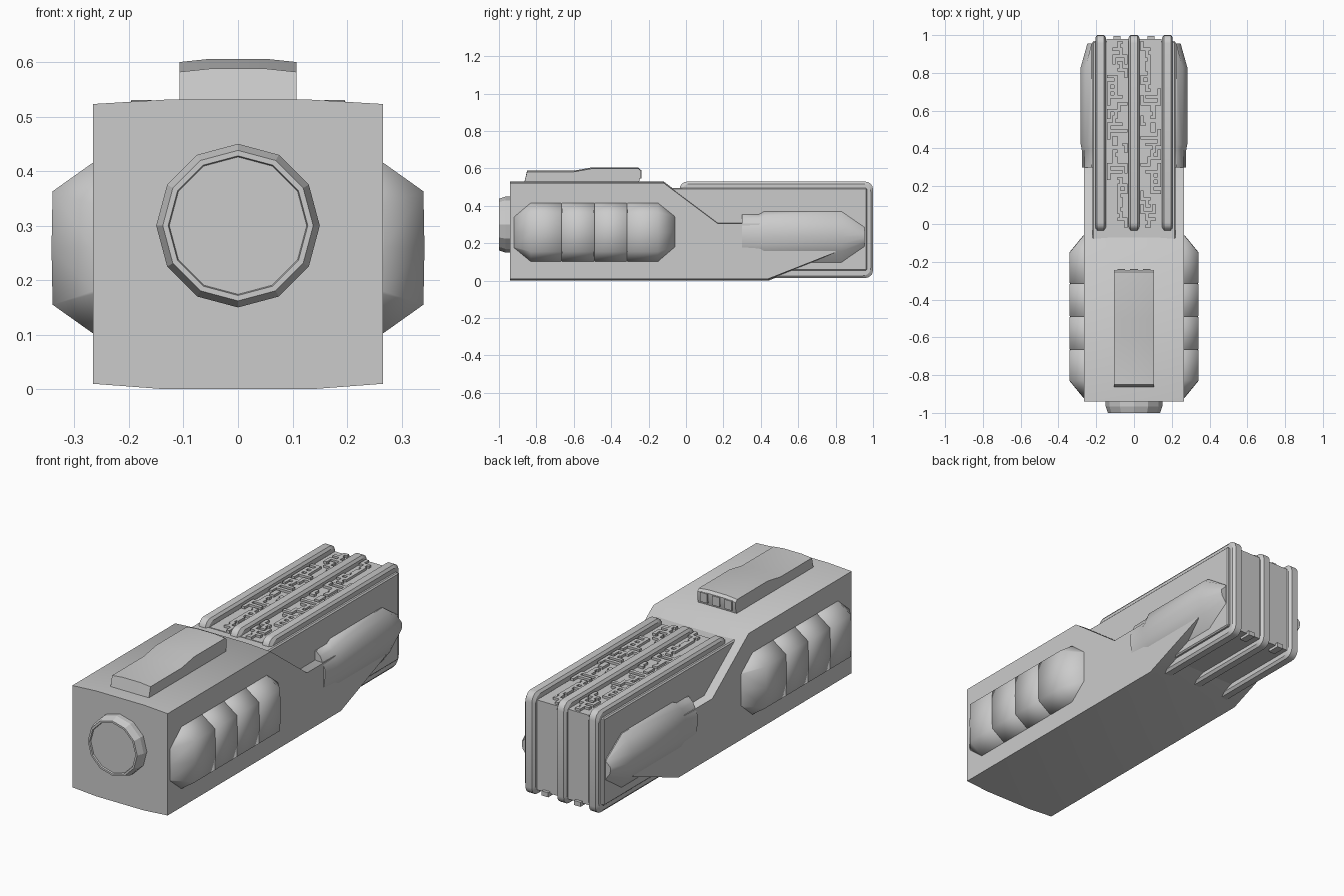
import bpy, bmesh, math, random

if "Cube" in bpy.data.objects:
    bpy.data.objects.remove(bpy.data.objects["Cube"])

random.seed(4)


def finish(name, bm, smooth=None):
    bmesh.ops.recalc_face_normals(bm, faces=bm.faces)
    me = bpy.data.meshes.new(name)
    bm.to_mesh(me)
    bm.free()
    ob = bpy.data.objects.new(name, me)
    bpy.context.collection.objects.link(ob)
    if smooth:
        bpy.ops.object.select_all(action='DESELECT')
        ob.select_set(True)
        bpy.context.view_layer.objects.active = ob
        bpy.ops.object.shade_smooth_by_angle(angle=math.radians(smooth))
    return ob


def loft(name, sections, smooth=None):
    """Skin a list of equal-length point loops and cap both ends."""
    bm = bmesh.new()
    loops = [[bm.verts.new(p) for p in s] for s in sections]
    n = len(loops[0])
    for a, b in zip(loops, loops[1:]):
        for i in range(n):
            j = (i + 1) % n
            bm.faces.new((a[i], a[j], b[j], b[i]))
    bm.faces.new(loops[0])
    bm.faces.new(loops[-1])
    return finish(name, bm, smooth)


def boxes(name, items, bevel=0):
    """One object made of boxes given as x0, x1, y0, y1, z0, z1."""
    bm = bmesh.new()
    for x0, x1, y0, y1, z0, z1 in items:
        for v in bmesh.ops.create_cube(bm, size=1)['verts']:
            v.co = ((x0 + x1) / 2 + v.co.x * (x1 - x0),
                    (y0 + y1) / 2 + v.co.y * (y1 - y0),
                    (z0 + z1) / 2 + v.co.z * (z1 - z0))
    ob = finish(name, bm)
    if bevel:
        ob.modifiers.new('bevel', 'BEVEL').width = bevel
        ob.modifiers['bevel'].segments = 1
    return ob


# Main body: straight-sided profile, crowned top and bottom
profile = [(-.94, .01), (.44, .01), (.80, .152), (.80, .305), (.17, .305),
           (-.12, .523), (-.94, .523)]
body = []
for f in (-1, -.5, .5, 1):
    crown = .008 if abs(f) < 1 else 0
    body.append([(f * .266, y, z + (crown if z > .2 else -crown * 1.25))
                 for y, z in profile])
loft('main_body', body, 45)

# Front lens ring, twelve sided with a shallow recess
rings = [(.15, -.92), (.15, -.965), (.138, -1.0), (.128, -1.0), (.126, -.992)]
loft('front_ring', [[(r * math.sin(i * math.tau / 12), y, .30 + r * math.cos(i * math.tau / 12))
                     for i in range(12)] for r, y in rings])

# Raised housing on top, with vents at its rear end
top = [(-.87, .50), (-.85, .582), (-.60, .582), (-.50, .60), (-.255, .60),
       (-.243, .588), (-.243, .555), (-.26, .50)]
loft('top_housing', [[(x, y, z + (.006 if abs(x) < .1 and z > .55 else 0)) for y, z in top]
                     for x in (-.107, -.05, .05, .107)], 30)
boxes('housing_vents', [(x - .02, x + .02, -.26, -.237, .545, .592) for x in (-.068, 0, .068)])


# Side pods: segmented grips at the front, tapered pods at the rear
def grip_section(s, y, xo, z0, z1, h):
    return [(s * .24, y, z0), (s * .264, y, z0), (s * xo, y, z0 + h),
            (s * (xo + .002), y, (z0 + z1) / 2),
            (s * xo, y, z1 - h), (s * .264, y, z1), (s * .24, y, z1)]


for s, side in ((-1, 'left'), (1, 'right')):
    end, full = (.266, .175, .345, .005), (.34, .101, .417, .054)
    secs = [grip_section(s, -.92, *end), grip_section(s, -.83, *full)]
    for y in (-.665, -.49, -.315):
        secs += [grip_section(s, y - .003, *full),
                 grip_section(s, y, .335, .106, .412, .054),
                 grip_section(s, y + .003, *full)]
    secs += [grip_section(s, -.15, *full), grip_section(s, -.06, *end)]
    loft(side + '_grip', secs, 60)

    # y, outer x, top z, bottom z
    pod = [(.30, .274, .355, .09), (.39, .276, .355, .09), (.42, .282, .371, .09),
           (.83, .282, .371, .09), (.955, .247, .285, .175)]
    secs = []
    for y, x, zt, zb in pod:
        h = zt - zb
        secs.append([(s * .18, y, zb), (s * .215, y, zb), (s * (x - .016), y, zb + .24 * h),
                     (s * (x - .004), y, zb + .38 * h), (s * x, y, zb + .52 * h),
                     (s * x, y, zb + .70 * h), (s * (x - .025), y, zb + .92 * h),
                     (s * .225, y, zt), (s * .18, y, zt)])
    loft(side + '_rear_pod', secs, 35)

# Rear core block and its inner plate
boxes('rear_core', [(-.22, .22, -.10, .968, .055, .495)], .006)
boxes('core_inner_plate', [(-.145, .145, -.02, .98, .045, .498)])


# Three wrap-around fins: rounded in side view, chamfered along the rims
def rounded_profile(x, inset, r=.042, n=4):
    y0, y1, z0, z1 = -.035 + inset, 1 - inset, .014 + inset, .53 - inset
    pts = []
    for k, (cy, cz) in enumerate(((y1 - r, z1 - r), (y0 + r, z1 - r), (y0 + r, z0 + r), (y1 - r, z0 + r))):
        for i in range(n + 1):
            a = math.pi / 2 * (k + i / n)
            pts.append((x, cy + r * math.cos(a), cz + r * math.sin(a)))
    return pts


for x, n in ((-.177, 'left'), (0, 'middle'), (.177, 'right')):
    loft(n + '_fin', [rounded_profile(x + dx, inset) for dx, inset in
                      ((-.028, .012), (-.018, 0), (.018, 0), (.028, .012))], 30)

# Maze of raised circuit strips between the fins
strips = []
y, step = -.02, .036
while y < .92:
    a, b = sorted(random.sample((.034, .06, .088, .114, .142), 2))
    strips.append((a, b, y, y + .018))
    for x in random.sample((a, b - .017), random.choice((1, 1, 2))):
        strips.append((x, x + .017, y, y + step + .018))
    y += step
traces = []
for x0, x1, y0, y1 in strips:
    traces.append((x0, x1, y0, y1, .49, .51))
    traces.append((-x1, -x0, .95 - y1, .95 - y0, .49, .51))
boxes('circuit_strips', traces)

# Small tabs low on the rear face
boxes('rear_tabs', [(s * .09 - .018, s * .09 + .018, .93, .995, .032, .055) for s in (-1, 1)])
